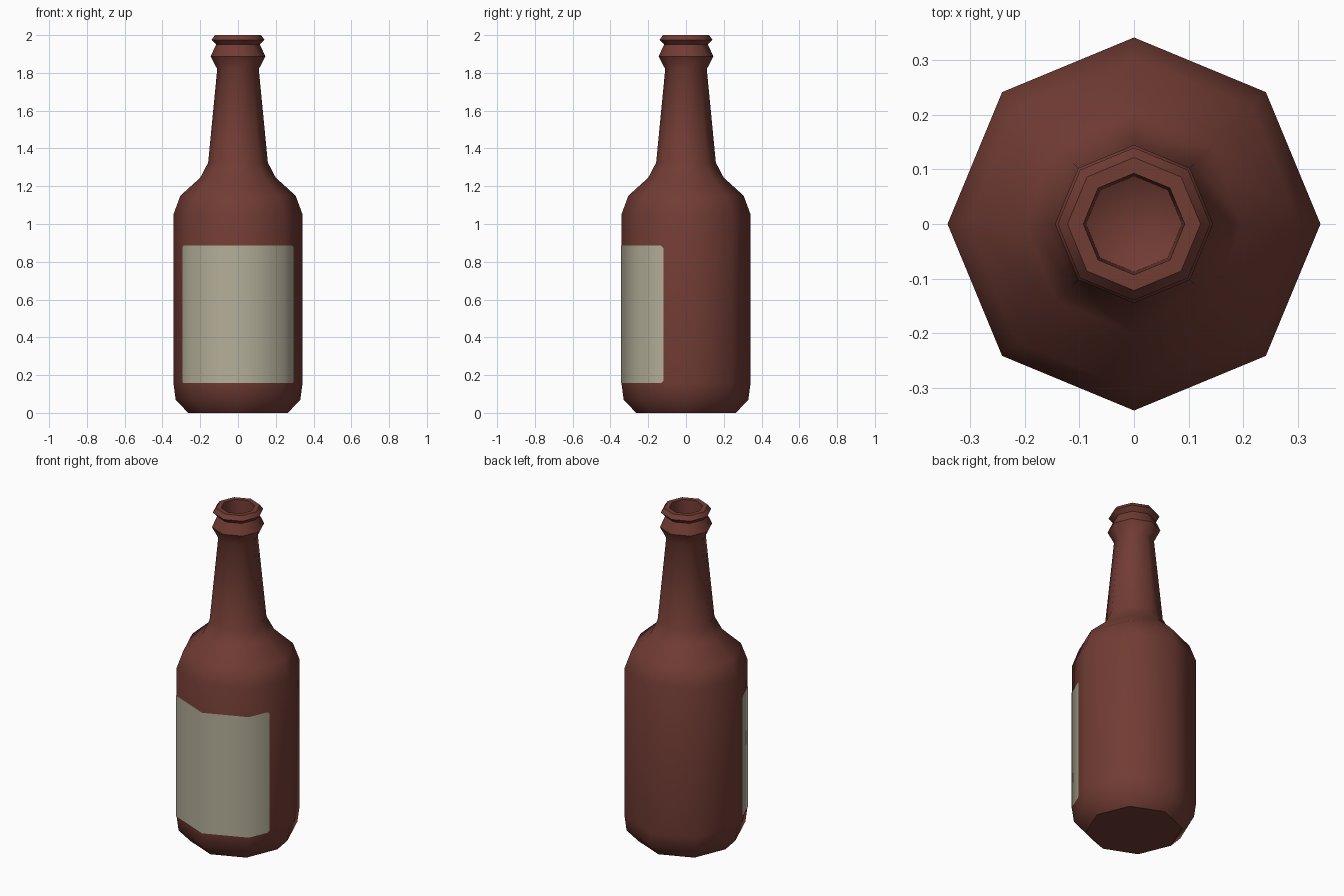
import bpy, bmesh, math

if "Cube" in bpy.data.objects:
    bpy.data.objects.remove(bpy.data.objects["Cube"])

SIDES = 8


def material(name, rgb):
    m = bpy.data.materials.new(name)
    m.diffuse_color = (*rgb, 1)
    m.use_nodes = True
    m.node_tree.nodes["Principled BSDF"].inputs["Base Color"].default_value = m.diffuse_color
    return m


def finish(name, bm, mat, angle):
    me = bpy.data.meshes.new(name)
    bm.to_mesh(me)
    bm.free()
    me.materials.append(mat)
    ob = bpy.data.objects.new(name, me)
    bpy.context.collection.objects.link(ob)
    bpy.ops.object.select_all(action='DESELECT')
    ob.select_set(True)
    bpy.context.view_layer.objects.active = ob
    bpy.ops.object.shade_smooth_by_angle(angle=math.radians(angle))
    return ob


glass = material("brown_glass", (0.165, 0.045, 0.034))
paper = material("cream_paper", (0.46, 0.43, 0.32))

# Bottle: eight-sided lathe, outside from base to lip, then down into the mouth
profile = [(0.264, 0), (0.33, 0.07), (0.342, 0.16), (0.342, 1.05),
           (0.305, 1.15), (0.20, 1.245), (0.158, 1.325), (0.11, 1.82),
           (0.145, 1.887), (0.116, 1.95), (0.14, 1.975), (0.122, 2.0),
           (0.093, 2.0), (0.088, 1.84)]
bm = bmesh.new()
rings = []
for r, z in profile:
    rings.append([bm.verts.new((r * math.cos(math.tau * i / SIDES),
                                r * math.sin(math.tau * i / SIDES), z))
                  for i in range(SIDES)])
for a, b in zip(rings, rings[1:]):
    for i in range(SIDES):
        j = (i + 1) % SIDES
        bm.faces.new((a[i], a[j], b[j], b[i]))
bm.faces.new(rings[0][::-1])
# Rounded floor of the mouth
floor = bm.verts.new((0, 0, 1.79))
for i in range(SIDES):
    bm.faces.new((rings[-1][i], rings[-1][(i + 1) % SIDES], floor))
finish("bottle", bm, glass, 46.5)

# Label: thin sheet wrapped on the front faces, with tiny clipped corners
R = 0.344
d = R * math.sqrt(0.5)


def side_point(t):
    return (d + (R - d) * t, -d * (1 - t))


half = [(0, -R, 0), (d, -d, 0), (*side_point(0.46), 0), (*side_point(0.505), 0.012)]
columns = [(-x, y, c) for x, y, c in half[:0:-1]] + half
bm = bmesh.new()
pairs = [(bm.verts.new((x, y, 0.157 + c)), bm.verts.new((x, y, 0.885 - c)))
         for x, y, c in columns]
for (a, b), (c, e) in zip(pairs, pairs[1:]):
    bm.faces.new((a, c, e, b))
finish("label", bm, paper, 60)
